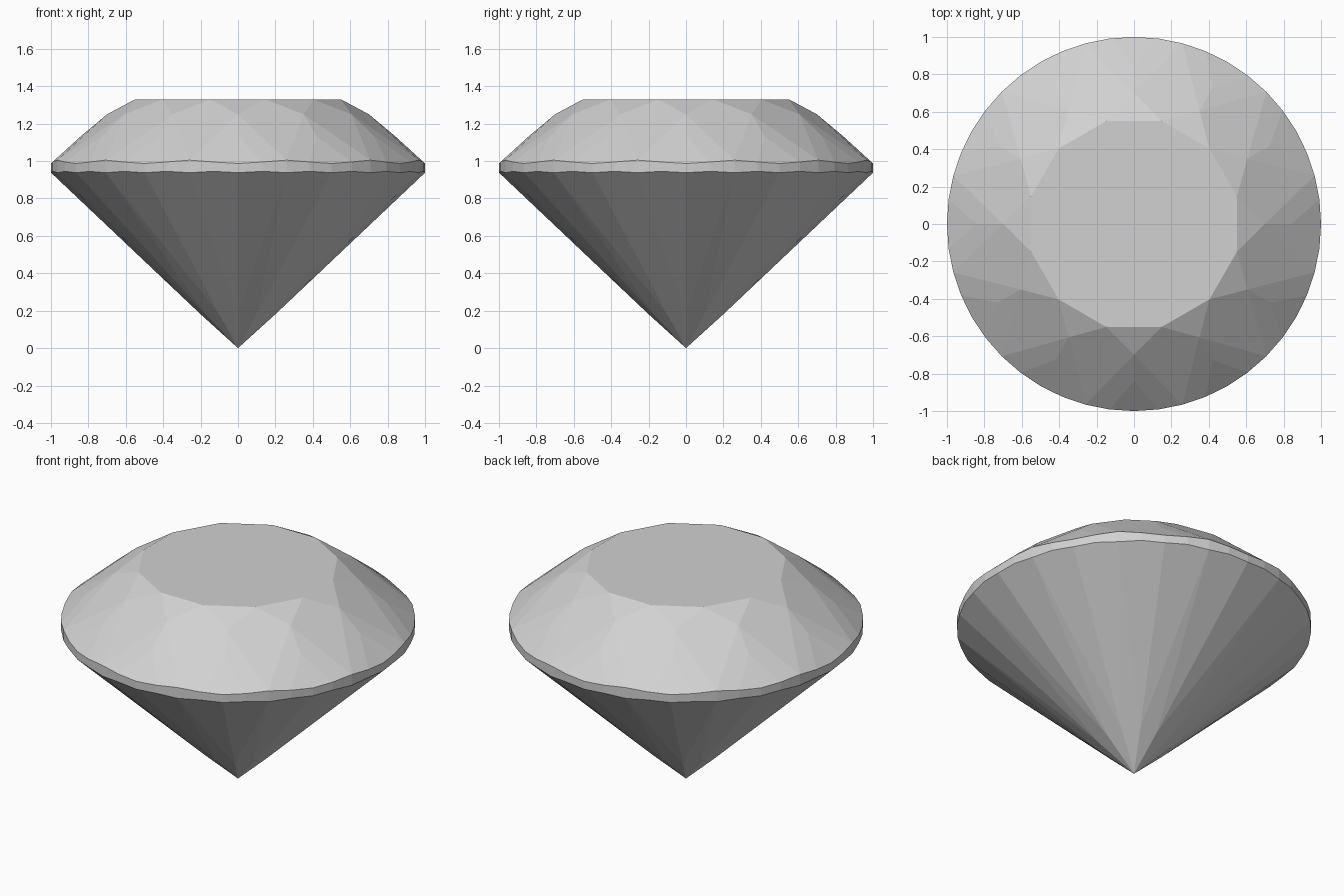
import bpy
import bmesh
from math import cos, sin, radians

cube = bpy.data.objects.get("Cube")
if cube:
    bpy.data.objects.remove(cube, do_unlink=True)

# One pale grey for the whole stone
grey = bpy.data.materials.new("pale_grey")
grey.use_nodes = True
colour = (0.64, 0.64, 0.64, 1)
grey.diffuse_color = colour
grey.node_tree.nodes["Principled BSDF"].inputs["Base Color"].default_value = colour

FOLDS = 12                 # repeats around the stone
STEP = 360 / FOLDS
bm = bmesh.new()


def ring(radius, z, offset):
    """One vertex per repeat, turned by offset degrees."""
    verts = []
    for i in range(FOLDS):
        a = radians(i * STEP + offset)
        verts.append(bm.verts.new((radius * cos(a), radius * sin(a), z)))
    return verts


def girdle(z_low, z_mid, z_high):
    """Wavy rim, four vertices per repeat."""
    rings = [ring(1, z, k * STEP / 4) for k, z in enumerate((z_low, z_mid, z_high, z_mid))]
    return [r[i] for i in range(FOLDS) for r in rings]


table = ring(0.57, 1.33, STEP / 2)
star = ring(0.70, 1.25, 0)
brow = ring(0.84, 1.133, 0)
rim_top = girdle(0.987, 0.995, 1.005)
rim_base = girdle(0.938, 0.945, 0.938)
pavilion = ring(0.2, 0.181, 0)
culet = bm.verts.new((0, 0, 0))

bm.faces.new(table)
for i in range(FOLDS):
    j = (i + 1) % FOLDS
    top = [rim_top[(4 * i + k) % len(rim_top)] for k in range(-2, 3)]
    base = [rim_base[(4 * i + k) % len(rim_base)] for k in range(-2, 3)]
    facets = [
        (table[i - 1], star[i], table[i]),             # star facet
        (table[i], star[i], top[4], star[j]),          # bezel kite
        (star[i], brow[i], top[3], top[4]),            # upper halves
        (star[i], top[0], top[1], brow[i]),
        (brow[i], top[1], top[2]),                     # small rim facets
        (brow[i], top[2], top[3]),
        (pavilion[i], base[4], base[3], base[2]),      # lower halves
        (pavilion[i], base[2], base[1], base[0]),
        (culet, pavilion[j], base[4], pavilion[i]),    # pavilion main
    ]
    facets += [(top[k], base[k], base[k + 1], top[k + 1]) for k in range(4)]
    for f in facets:
        bm.faces.new(f)

bmesh.ops.recalc_face_normals(bm, faces=bm.faces)
mesh = bpy.data.meshes.new("cut_gem")
bm.to_mesh(mesh)
bm.free()
mesh.materials.append(grey)
gem = bpy.data.objects.new("cut_gem", mesh)
bpy.context.scene.collection.objects.link(gem)
